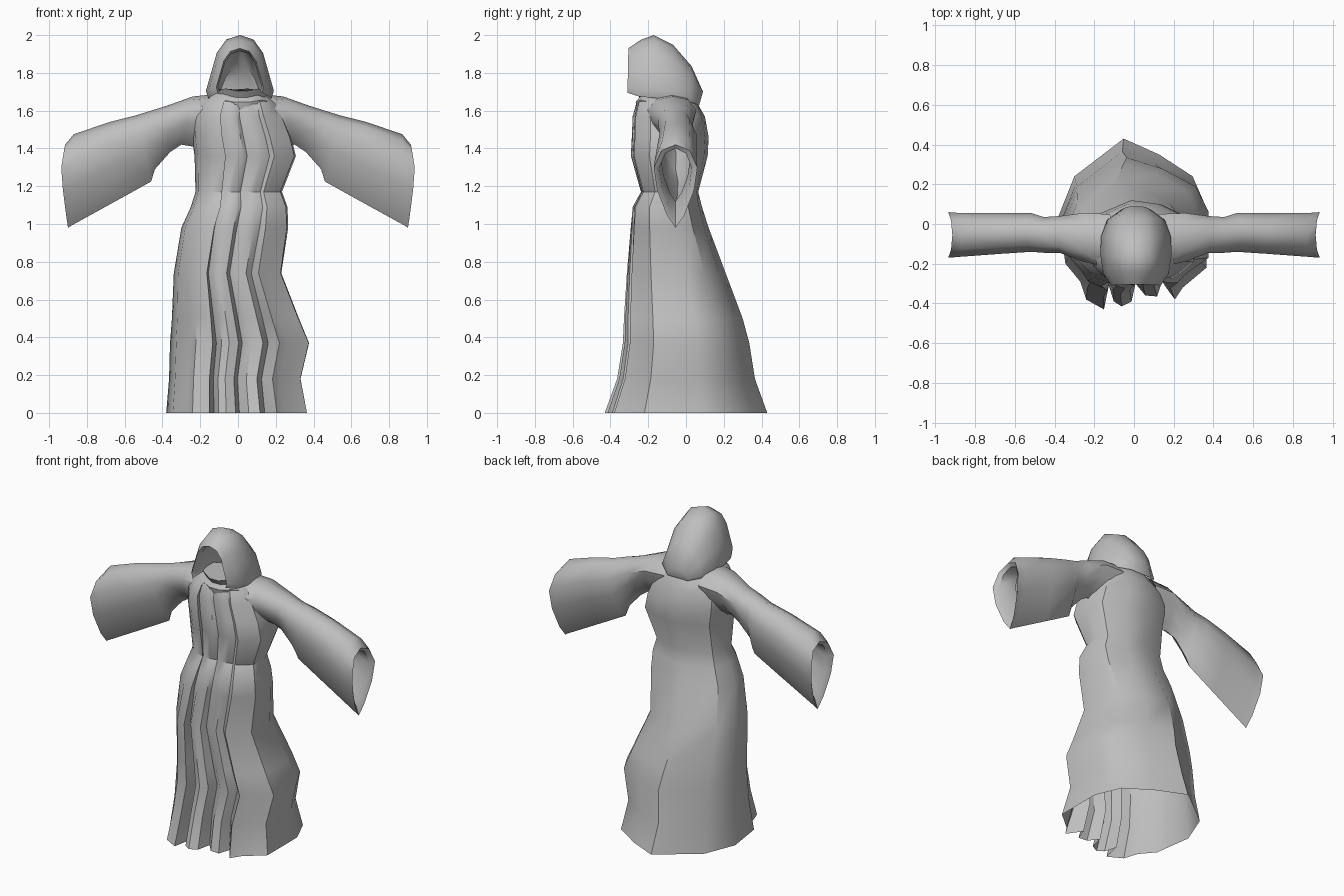
import bpy, bmesh, math
from mathutils import Vector

cloth = bpy.data.materials.new("grey cloth")
cloth.diffuse_color = (0.52, 0.52, 0.52, 1)


def loft(name, rings, closed=True, cap_start=False, cap_end=False, angle=45):
    """Skin a list of equal-length point rings into one smooth-shaded cloth object."""
    bm = bmesh.new()
    vs = [[bm.verts.new(p) for p in r] for r in rings]
    n = len(rings[0])
    for a, b in zip(vs, vs[1:]):
        for i in range(n if closed else n - 1):
            j = (i + 1) % n
            bm.faces.new((a[i], a[j], b[j], b[i]))
    if cap_start:
        bm.faces.new(vs[0][::-1])
    if cap_end:
        bm.faces.new(vs[-1])
    bmesh.ops.recalc_face_normals(bm, faces=bm.faces)
    me = bpy.data.meshes.new(name)
    bm.to_mesh(me)
    bm.free()
    ob = bpy.data.objects.new(name, me)
    bpy.context.collection.objects.link(ob)
    me.materials.append(cloth)
    bpy.ops.object.select_all(action='DESELECT')
    ob.select_set(True)
    bpy.context.view_layer.objects.active = ob
    bpy.ops.object.shade_smooth_by_angle(angle=math.radians(angle))
    return ob


# Robe: pleated hem outline, rescaled up the body and made rounder near the top
hem = [(.37, .08), (.30, .24), (.13, .35), (-.05, .43), (-.30, .24), (-.38, .04),
       (-.345, -.20), (-.27, -.29), (-.24, -.38), (-.15, -.43), (-.125, -.31),
       (-.10, -.39), (-.06, -.415), (-.01, -.39), (.01, -.30), (.06, -.36),
       (.12, -.365), (.145, -.29), (.18, -.34), (.21, -.38), (.25, -.32), (.37, -.22)]
# z, left, right, front, back, roundness
levels = [(0, -.38, .375, -.43, .43, 0),
          (.18, -.365, .34, -.365, .365, .05),
          (.37, -.36, .385, -.335, .335, .1),
          (.50, -.35, .33, -.33, .30, .2),
          (.74, -.34, .235, -.315, .21, .3),
          (.98, -.30, .27, -.295, .12, .5),
          (1.09, -.25, .265, -.285, .085, .65),
          (1.17, -.225, .235, -.24, .065, .75),
          (1.36, -.23, .31, -.295, .115, .6),
          (1.46, -.245, .285, -.29, .12, .6),
          (1.57, -.24, .24, -.285, .10, .6),
          (1.64, -.20, .205, -.265, .06, .75),
          (1.69, -.13, .14, -.23, .02, .9)]


def body_ring(z, l, r, f, b, k):
    pts = []
    for x, y in hem:
        p = Vector((x / .38, y / .43))
        a = math.atan2(p.y, p.x)
        c, s = math.cos(a), math.sin(a)
        q = Vector((c, s)) / (abs(c) ** 2.8 + abs(s) ** 2.8) ** (1 / 2.8)
        p = p.lerp(q, k)
        pts.append(((l + r) / 2 + p.x * (r - l) / 2, (f + b) / 2 + p.y * (b - f) / 2, z))
    return pts


loft("robe_body", [body_ring(*lv) for lv in levels], cap_end=True, angle=38)

# Sleeves: teardrop sections that hang lower towards the cuff
tear = [(0, 1, 0), (.65, .93, .3), (1, .72, 1), (.85, .45, .8), (.4, .15, .3), (0, 0, 0),
        (-.4, .15, .3), (-.85, .45, .8), (-1, .72, 1), (-.65, .93, .3)]
# x at top, x at bottom, z top, z bottom, y front, y back, cuff bulge
sleeve = [(.10, .18, 1.69, 1.40, -.22, .05, 0),
          (.24, .30, 1.675, 1.42, -.19, .055, 0),
          (.38, .36, 1.625, 1.38, -.145, .04, 0),
          (.46, .44, 1.60, 1.29, -.145, .035, 0),
          (.54, .46, 1.575, 1.225, -.14, .055, 0),
          (.68, .64, 1.54, 1.125, -.15, .055, 0),
          (.87, .885, 1.475, .99, -.165, .055, 0),
          (.915, .90, 1.42, .98, -.17, .06, .025),
          (.895, .885, 1.40, 1.03, -.14, .03, .02),
          (.80, .78, 1.42, 1.12, -.13, .02, 0)]


def sleeve_ring(side, xt, xb, zt, zb, f, b, bulge):
    return [(side * (xb + (xt - xb) * h + bulge * e),
             (f + b) / 2 + w * (b - f) / 2, zb + (zt - zb) * h) for w, h, e in tear]


for side, label in ((1, "left"), (-1, "right")):
    loft(label + "_sleeve", [sleeve_ring(side, *s) for s in sleeve], angle=50)

# Hood: arches from the inner face opening, round the brim, to the nape
half = [(.93, 0), (1, .12), (.84, .42), (.68, .72), (.40, .93)]
arch = half + [(0, 1)] + [(-w, h) for w, h in reversed(half)]
# y at top, y at bottom, half width, z top, z bottom
hood = [(.00, .03, .11, 1.82, 1.67),
        (-.15, -.15, .135, 1.95, 1.69),
        (-.27, -.27, .115, 1.915, 1.705),
        (-.305, -.31, .125, 1.93, 1.695),
        (-.24, -.25, .165, 1.975, 1.675),
        (-.17, -.15, .18, 2.0, 1.665),
        (-.07, -.06, .175, 1.95, 1.66),
        (.03, .02, .145, 1.835, 1.645),
        (.09, .07, .075, 1.70, 1.63)]
rings = [[(.01 + w * hw, yb + (yt - yb) * h, zb + (zt - zb) * h) for w, h in arch]
         for yt, yb, hw, zt, zb in hood]
loft("hood", rings, closed=False, cap_start=True, cap_end=True, angle=50)

# Rumpled cowl between the hood and the chest
cowl = []
for z, rx, ry, cy in ((1.60, .15, .13, -.13), (1.645, .17, .135, -.135),
                      (1.67, .135, .11, -.14), (1.705, .14, .125, -.15)):
    cowl.append([(.02 + rx * math.cos(t * math.pi / 7), cy + ry * math.sin(t * math.pi / 7),
                  z + (.012 if t % 3 == 0 else 0)) for t in range(14)])
loft("cowl", cowl, cap_end=True)
